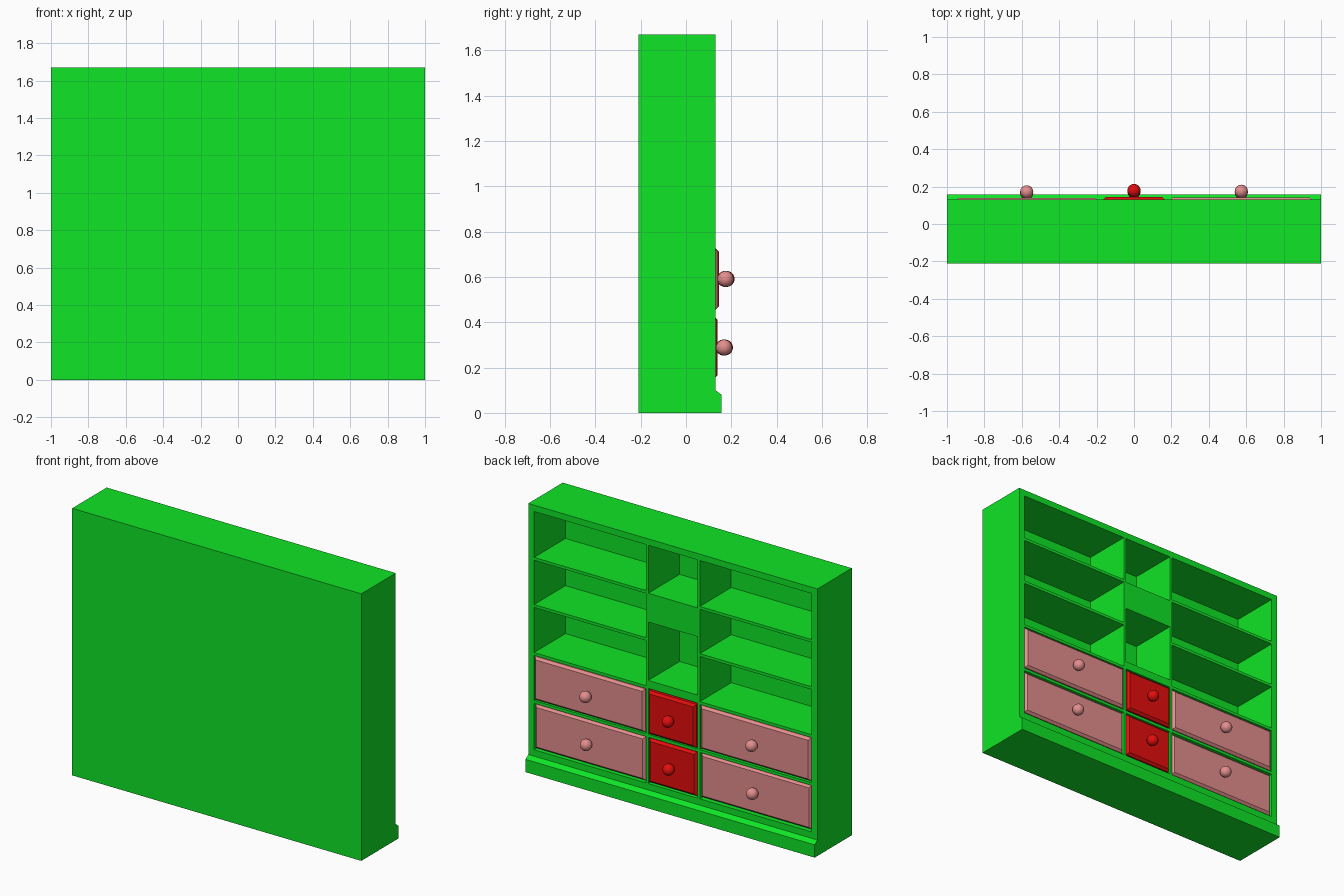
import bpy, bmesh

if "Cube" in bpy.data.objects:
    bpy.data.objects.remove(bpy.data.objects["Cube"])

def material(name, rgb):
    m = bpy.data.materials.new(name)
    m.diffuse_color = (*rgb, 1)
    m.use_nodes = True
    m.node_tree.nodes["Principled BSDF"].inputs["Base Color"].default_value = m.diffuse_color
    return m

GREEN = material("green_paint", (0.005, 0.78, 0.02))
PINK = material("pink_paint", (0.78, 0.27, 0.27))
RED = material("red_paint", (0.78, 0.004, 0.004))

BACK, FRONT, INNER = -0.21, 0.13, -0.18   # y of rear face, open face, back panel

def finish(name, bm, mat):
    bmesh.ops.recalc_face_normals(bm, faces=bm.faces)
    me = bpy.data.meshes.new(name)
    bm.to_mesh(me)
    bm.free()
    me.materials.append(mat)
    ob = bpy.data.objects.new(name, me)
    bpy.context.collection.objects.link(ob)
    return ob

def box(name, x, y, z, mat, chamfer=0):
    """Box from (min, max) ranges, optionally chamfered round its +y face."""
    bm = bmesh.new()
    bmesh.ops.create_cube(bm, size=1)
    for v in bm.verts:
        v.co = [r[0] if c < 0 else r[1] for c, r in zip(v.co, (x, y, z))]
    if chamfer:
        edges = [e for e in bm.edges if all(v.co.y > y[1] - 1e-5 for v in e.verts)]
        bmesh.ops.bevel(bm, geom=edges, offset=chamfer, segments=1, affect='EDGES')
    return finish(name, bm, mat)

# Carcass: side profile with plinth, extruded across the width, then hollowed
profile = [(BACK, 0), (0.157, 0), (0.157, 0.08), (FRONT, 0.10), (FRONT, 1.67), (BACK, 1.67)]
bm = bmesh.new()
face = bm.faces.new([bm.verts.new((-1, y, z)) for y, z in profile])
ext = bmesh.ops.extrude_face_region(bm, geom=[face])
bmesh.ops.translate(bm, vec=(2, 0, 0),
                    verts=[g for g in ext["geom"] if isinstance(g, bmesh.types.BMVert)])
carcass = finish("carcass", bm, GREEN)
cutter = box("opening_cutter", (-0.96, 0.96), (INNER, 0.5), (0.14, 1.63), GREEN)
cutter.hide_render = True
mod = carcass.modifiers.new("opening", 'BOOLEAN')
mod.operation, mod.object, mod.solver = 'DIFFERENCE', cutter, 'EXACT'
bpy.context.view_layer.objects.active = carcass
bpy.ops.object.modifier_apply(modifier=mod.name)
bpy.data.objects.remove(cutter)

depth = (INNER, FRONT)

# Upright dividers and outer-bay shelves, mirrored left and right
for side, s in (("left", -1), ("right", 1)):
    box(f"{side}_divider", sorted((s * 0.17, s * 0.187)), depth, (0.14, 1.63), GREEN)
    for i, z in enumerate((0.43, 0.73, 1.03, 1.325)):
        box(f"{side}_shelf_{i + 1}", sorted((s * 0.187, s * 0.96)), depth, (z, z + 0.018), GREEN)

# Centre-bay shelves: thin rail, thick base and deep block
for name, z in (("centre_rail", (0.43, 0.448)), ("centre_base", (0.735, 0.785)),
                ("centre_block", (1.15, 1.33))):
    box(name, (-0.17, 0.17), depth, z, GREEN)

# Drawers with chamfered fronts and round knobs
columns = (("left", (-0.955, -0.192), PINK, 0.138), ("centre", (-0.165, 0.165), RED, 0.145),
           ("right", (0.192, 0.955), PINK, 0.141))
rows = (("lower", (0.15, 0.425), -0.007), ("upper", (0.455, 0.725), 0))
for col, xr, mat, y in columns:
    for row, zr, dy in rows:
        front = y + dy
        box(f"{row}_{col}_drawer", xr, (INNER + 0.01, front), zr, mat, 0.014)
        bm = bmesh.new()
        bmesh.ops.create_uvsphere(bm, u_segments=32, v_segments=16, radius=0.035)
        for f in bm.faces:
            f.smooth = True
        knob = finish(f"{row}_{col}_knob", bm, mat)
        knob.location = ((xr[0] + xr[1]) / 2, front + 0.034, sum(zr) / 2 + 0.001)
